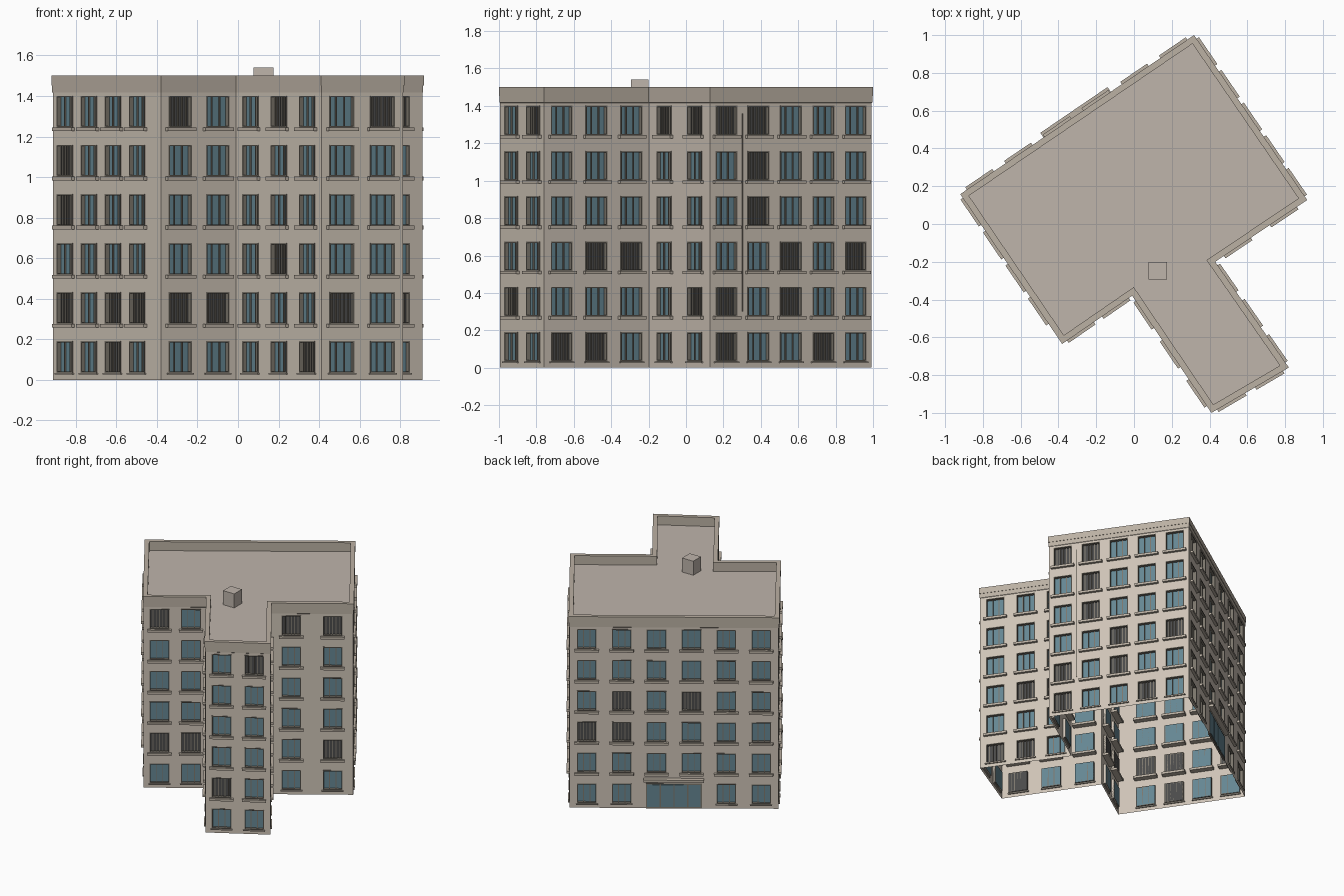
import bpy, bmesh, random
from mathutils import Vector

if "Cube" in bpy.data.objects:
    bpy.data.objects.remove(bpy.data.objects["Cube"])

random.seed(4)

# Footprint, counter-clockwise: corner point and window columns of the wall starting there
FOOT = [((-0.92, 0.158), 4), ((-0.38, -0.635), 2), ((-0.01, -0.38), 3), ((0.41, -1.0), 2),
        ((0.82, -0.76), 3), ((0.43, -0.2), 2), ((0.917, 0.127), 5), ((0.318, 1.0), 6)]
OUTER = [Vector(p) for p, c in FOOT]
WIN_W, WIN_H, BASE, PITCH, FLOORS = 0.14, 0.157, 0.034, 0.242, 6
RECESS, TOP, ROOF, BAND = 0.02, 1.5, 1.43, 1.452


def material(name, rgb):
    m = bpy.data.materials.new(name)
    m.diffuse_color = (*rgb, 1)
    m.use_nodes = True
    m.node_tree.nodes["Principled BSDF"].inputs["Base Color"].default_value = m.diffuse_color
    return m


WALL = material("plaster", (0.62, 0.55, 0.47))
TRIM = material("trim", (0.5, 0.44, 0.37))
ROOFM = material("roofing", (0.52, 0.46, 0.41))
GLASS = material("glass", (0.13, 0.24, 0.29))
DARK = material("dark_glass", (0.07, 0.07, 0.07))
FRAME = material("frame", (0.2, 0.18, 0.15))

parts = {}


def part(name, mat):
    """Get the bmesh collecting all geometry of one part."""
    if name not in parts:
        parts[name] = (bmesh.new(), mat)
    return parts[name][0]


def quad(bm, pts):
    bm.faces.new([bm.verts.new(p) for p in pts])


def offset(poly, d):
    """Mitred inward offset of the footprint."""
    out = []
    n = len(poly)
    for i in range(n):
        a = (poly[i] - poly[i - 1]).normalized()
        b = (poly[(i + 1) % n] - poly[i]).normalized()
        na, nb = Vector((-a.y, a.x)), Vector((-b.y, b.x))
        out.append(poly[i] + (na + nb) * (d / (1 + na.dot(nb))))
    return out


def ring(bm, p, z0, q, z1):
    """Strip of faces joining two loops."""
    n = len(p)
    for i in range(n):
        j = (i + 1) % n
        quad(bm, [(*p[i], z0), (*p[j], z0), (*q[j], z1), (*q[i], z1)])


class Wall:
    """Local frame on a wall: s along, o outwards, z up."""
    def __init__(self, a, b):
        self.a, self.len = a, (b - a).length
        self.d = (b - a).normalized()
        self.n = Vector((self.d.y, -self.d.x))

    def at(self, s, o, z):
        p = self.a + self.d * s + self.n * o
        return (p.x, p.y, z)

    def rect(self, bm, s0, s1, z0, z1, o):
        quad(bm, [self.at(s0, o, z0), self.at(s1, o, z0), self.at(s1, o, z1), self.at(s0, o, z1)])

    def box(self, bm, s0, s1, o0, o1, z0, z1):
        v = [bm.verts.new(self.at(s, o, z)) for z in (z0, z1)
             for s, o in ((s0, o1), (s1, o1), (s1, o0), (s0, o0))]
        for f in ((3, 2, 1, 0), (4, 5, 6, 7), (0, 1, 5, 4), (1, 2, 6, 5), (2, 3, 7, 6), (3, 0, 4, 7)):
            bm.faces.new([v[k] for k in f])


def window(w, c, z0, ground):
    s0, s1, z1 = c - WIN_W / 2, c + WIN_W / 2, z0 + WIN_H
    # reveals
    bm = part("window_reveals", WALL)
    loop = [(s0, z0), (s1, z0), (s1, z1), (s0, z1)]
    for i in range(4):
        (a, za), (b, zb) = loop[i], loop[(i + 1) % 4]
        quad(bm, [w.at(a, 0, za), w.at(b, 0, zb), w.at(b, -RECESS, zb), w.at(a, -RECESS, za)])
    # pane, some of them with closed blinds
    blinds = random.random() < 0.2
    w.rect(part("blind_panes", DARK) if blinds else part("panes", GLASS), s0, s1, z0, z1, -RECESS)
    # frame and mullions
    fr = part("window_frames", FRAME)
    t = 0.007
    for a, b in ((s0, s0 + t), (s1 - t, s1)):
        w.box(fr, a, b, -RECESS, 0.003, z0, z1)
    for a, b in ((z0, z0 + t), (z1 - t, z1)):
        w.box(fr, s0 + t, s1 - t, -RECESS, 0.003, a, b)
    for k in ((1, 2, 3, 4, 5) if blinds else (1, 2)):
        m = s0 + WIN_W * k / (6 if blinds else 3)
        w.box(fr, m - 0.003, m + 0.003, -RECESS, -RECESS + 0.008, z0 + t, z1 - t)
    # sill
    h, e = (0.008, 0.008) if ground else (0.018, 0.016)
    w.box(part("sills", TRIM), s0 - e, s1 + e, -0.01 if ground else -0.045,
          0.01 if ground else 0.02, z0 - h, z0)


# Walls with window openings
body = offset(OUTER, 0.005)
for i, (_, cols) in enumerate(FOOT):
    w = Wall(body[i], body[(i + 1) % len(body)])
    span = w.len * (0.89 if i == 0 else 1)
    centres = [span * (k + 0.5) / cols for k in range(cols)]
    ss = [0] + [c + e for c in centres for e in (-WIN_W / 2, WIN_W / 2)] + [w.len]
    zs = [0] + [BASE + PITCH * f + e for f in range(FLOORS) for e in (0, WIN_H)] + [BAND]
    bm = part("walls", WALL)
    for x in range(len(ss) - 1):
        for z in range(len(zs) - 1):
            door = i == 7 and z == 1 and x in (5, 7)
            if x % 2 and z % 2 and not door:
                window(w, centres[x // 2], zs[z], z == 1)
            else:
                w.rect(bm, ss[x], ss[x + 1], zs[z], zs[z + 1], 0)
    if i == 7:
        # entrance doors and canopy
        m = w.len / 2
        w.box(part("door_frame", FRAME), m - 0.2, m + 0.2, -0.01, 0.004, 0.0, 0.195)
        for k in range(4):
            s = m - 0.19 + k * 0.0975
            w.box(part("door_panes", GLASS), s, s + 0.0875, 0, 0.007, 0.012, 0.186)
        w.box(part("entrance_canopy", TRIM), m - 0.215, m + 0.215, -0.01, 0.035, 0.215, 0.235)
    if i == 6:
        # drainpipe
        s = w.len * 0.2
        w.box(part("drainpipe", FRAME), s - 0.003, s + 0.003, 0, 0.006, 0.3, 1.36)

# Parapet band, lower moulding, coping and roof deck
inner = offset(OUTER, 0.033)
mid = offset(OUTER, 0.0025)
bm = part("parapet", TRIM)
ring(bm, body, 1.416, mid, 1.418)
ring(bm, mid, 1.418, mid, BAND)
ring(bm, mid, BAND, OUTER, BAND)
ring(bm, OUTER, BAND, OUTER, TOP)
ring(bm, OUTER, TOP, inner, TOP)
ring(bm, inner, TOP, inner, ROOF)
bm = part("roof_deck", ROOFM)
bm.faces.new([bm.verts.new((*p, ROOF)) for p in body])

# Roof access box
Wall(Vector((0.077, -0.295)), Vector((0.174, -0.295))).box(
    part("roof_box", ROOFM), 0, 0.097, -0.095, 0, ROOF, 1.54)

for name, (bm, mat) in parts.items():
    bmesh.ops.remove_doubles(bm, verts=bm.verts, dist=1e-5)
    me = bpy.data.meshes.new(name)
    bm.to_mesh(me)
    bm.free()
    me.materials.append(mat)
    bpy.context.collection.objects.link(bpy.data.objects.new(name, me))
